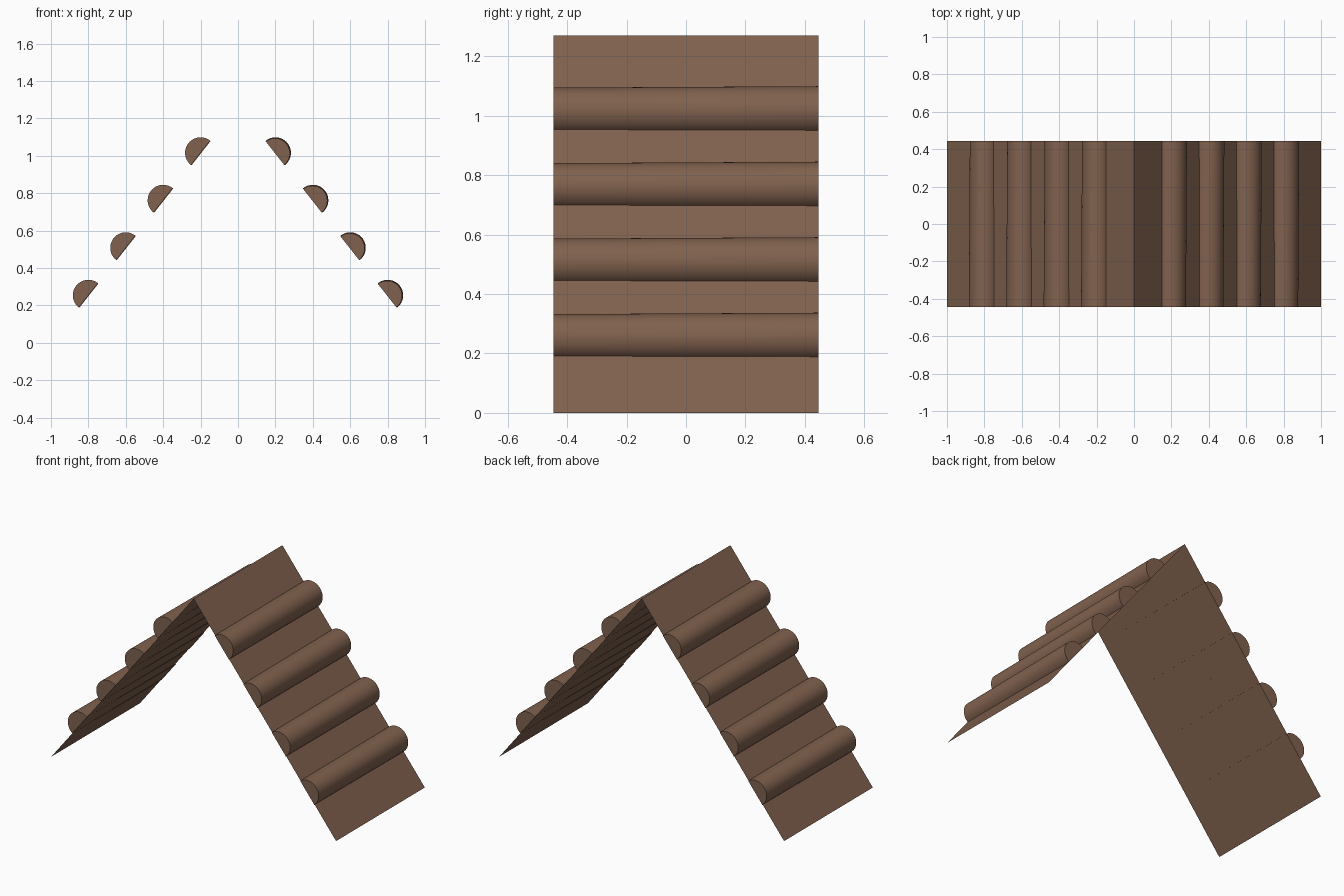
import bpy, bmesh, math
from mathutils import Vector

if "Cube" in bpy.data.objects:
    bpy.data.objects.remove(bpy.data.objects["Cube"])

HEIGHT, HALF_Y = 1.27, 0.445

brown = bpy.data.materials.new("brown wood")
brown.diffuse_color = (0.216, 0.120, 0.076, 1)
brown.use_nodes = True
brown.node_tree.nodes["Principled BSDF"].inputs["Base Color"].default_value = brown.diffuse_color


def finish(name, bm):
    mesh = bpy.data.meshes.new(name)
    bm.to_mesh(mesh)
    bm.free()
    mesh.materials.append(brown)
    obj = bpy.data.objects.new(name, mesh)
    bpy.context.collection.objects.link(obj)
    return obj


def panel(name, side):
    # thin sloping sheet from the ground to the ridge
    bm = bmesh.new()
    pts = [(side, -HALF_Y, 0), (side, HALF_Y, 0), (0, HALF_Y, HEIGHT), (0, -HALF_Y, HEIGHT)]
    if side < 0:
        pts.reverse()
    bm.faces.new([bm.verts.new(p) for p in pts])
    finish(name, bm)


def rung(name, side, x):
    # half-round log lying on the slope, very slightly tapered
    centre = Vector((side * x, 0, HEIGHT * (1 - x)))
    along = Vector((-side, 0, HEIGHT)).normalized()
    out = Vector((side * HEIGHT, 0, 1)).normalized()
    n = 24
    bm = bmesh.new()
    rings = []
    for end in (-1, 1):
        big = end == side
        r = 0.083 if big else 0.080
        base = centre + Vector((0, end * HALF_Y, 0)) - out * (0 if big else 0.003)
        rings.append([bm.verts.new(base + r * (math.cos(a) * along + math.sin(a) * out))
                      for a in (math.pi * i / n for i in range(n + 1))])
    a, b = rings
    for i in range(n):
        bm.faces.new((a[i], a[i + 1], b[i + 1], b[i])).smooth = True
    bm.faces.new(a)
    bm.faces.new(b)
    bmesh.ops.recalc_face_normals(bm, faces=bm.faces)
    # the open shell faces away from the sheet
    mid = bm.faces[:][n // 2]
    if mid.normal.dot(out) < 0:
        bmesh.ops.reverse_faces(bm, faces=bm.faces)
    obj = finish(name, bm)
    bpy.context.view_layer.objects.active = obj
    obj.select_set(True)
    bpy.ops.object.shade_smooth_by_angle(angle=math.radians(35))
    obj.select_set(False)


for label, side in (("left", -1), ("right", 1)):
    panel(label + "_ramp", side)
    for k in range(1, 5):
        rung(f"{label}_rung_{k}", side, 0.2 * k)
